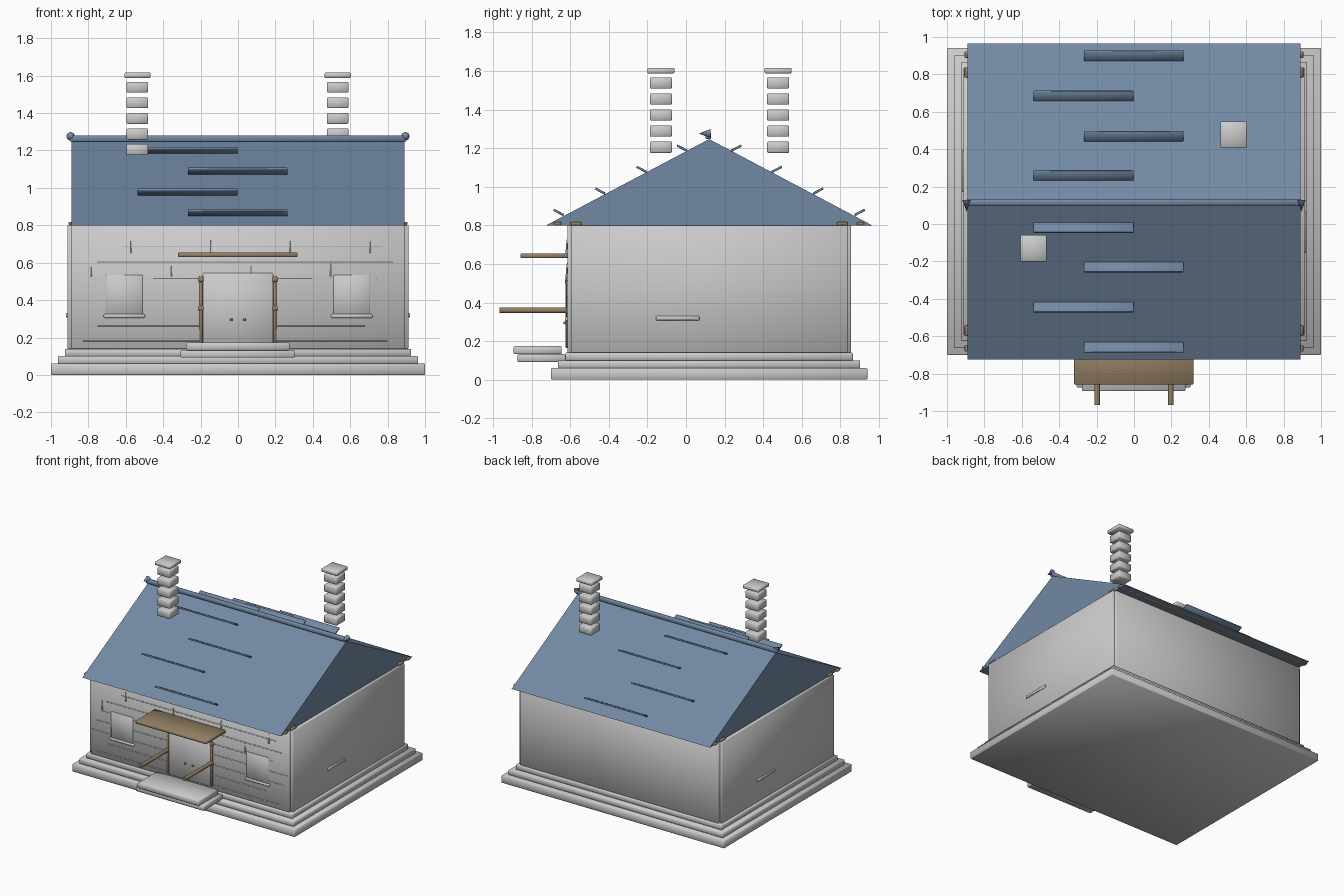
import bpy, bmesh, math
from mathutils import Matrix

if "Cube" in bpy.data.objects:
    bpy.data.objects.remove(bpy.data.objects["Cube"])


def material(name, rgb):
    m = bpy.data.materials.new(name)
    m.diffuse_color = (*rgb, 1)
    m.use_nodes = True
    m.node_tree.nodes["Principled BSDF"].inputs["Base Color"].default_value = m.diffuse_color
    return m


BLUE = material("slate_blue", (0.17, 0.25, 0.37))
WOOD = material("timber", (0.30, 0.22, 0.13))


def finish(name, bm, mat=None, bevel=0.0):
    if bevel:
        bmesh.ops.bevel(bm, geom=bm.edges[:], offset=bevel, segments=1, affect='EDGES', profile=0.5)
    bmesh.ops.recalc_face_normals(bm, faces=bm.faces[:])
    for f in bm.faces:
        f.smooth = True
    me = bpy.data.meshes.new(name)
    bm.to_mesh(me)
    bm.free()
    ob = bpy.data.objects.new(name, me)
    bpy.context.collection.objects.link(ob)
    if mat:
        me.materials.append(mat)
    return ob


def box(name, x, y, z, mat=None, tilt=0.0):
    """Box from (min, max) ranges, optionally tilted about x, with softened edges."""
    size = [r[1] - r[0] for r in (x, y, z)]
    mid = [(r[0] + r[1]) / 2 for r in (x, y, z)]
    bm = bmesh.new()
    bmesh.ops.create_cube(bm, size=1, matrix=Matrix.Diagonal((*size, 1)))
    ob = finish(name, bm, mat, min(0.004, 0.2 * min(size)))
    ob.location = mid
    ob.rotation_euler.x = tilt
    return ob


def cone(name, loc, r1, r2, depth, axis, sides, mat=None):
    rot = {'x': Matrix.Rotation(math.pi / 2, 4, 'Y'),
           'y': Matrix.Rotation(math.pi / 2, 4, 'X'),   # tip points to -y
           'z': Matrix.Identity(4)}[axis]
    bm = bmesh.new()
    bmesh.ops.create_cone(bm, cap_ends=True, segments=sides, radius1=r1, radius2=r2, depth=depth, matrix=rot)
    ob = finish(name, bm, mat)
    ob.data.set_sharp_from_angle(angle=math.radians(50))
    ob.location = loc
    return ob


CY = 0.12  # centre line of the house in y


def around(half):
    return (CY - half, CY + half)


# stepped plinth
for i, (hx, hy, z0, z1) in enumerate([(1.0, 0.82, 0, 0.06), (0.963, 0.783, 0.06, 0.10), (0.925, 0.745, 0.10, 0.14)]):
    box(f"plinth_step_{i + 1}", (-hx, hx), around(hy), (z0, z1))

# walls: front/back slab body and wider side slab body form notched corners
box("front_back_walls", (-0.89, 0.89), around(0.735), (0.14, 0.80))
box("side_walls", (-0.912, 0.912), around(0.717), (0.14, 0.80))

# solid gabled roof
bm = bmesh.new()
profile = [(CY - 0.845, 0.80), (CY + 0.845, 0.80), (CY, 1.247)]
face = bm.faces.new([bm.verts.new((-0.89, y, z)) for y, z in profile])
ext = bmesh.ops.extrude_face_region(bm, geom=[face])
bmesh.ops.translate(bm, vec=(1.78, 0, 0), verts=[v for v in ext["geom"] if isinstance(v, bmesh.types.BMVert)])
roof = finish("roof", bm, BLUE)
roof.data.set_sharp_from_angle(angle=math.radians(30))

# ridge bar with pointed finials
box("ridge_bar", (-0.90, 0.90), (0.10, 0.13), (1.248, 1.28), BLUE)
for s in (-1, 1):
    cone("ridge_finial", (s * 0.895, 0.097, 1.276), 0.023, 0.0, 0.062, 'y', 8, BLUE)

# raised slate strips on both slopes
for s in (-1, 1):
    for i, (d, z) in enumerate([(0.78, 0.867), (0.565, 0.978), (0.35, 1.09), (0.14, 1.20)]):
        y = CY + s * d
        x = (-0.268, 0.265) if i % 2 == 0 else (-0.537, -0.003)
        box("slate_strip", x, (y - 0.03, y + 0.03), (z - 0.006, z + 0.006), BLUE, tilt=s * 0.49)

# timber wall plates and eave beams
for s in (-1, 1):
    for d, w in ((0.69, 0.028), (0.785, 0.018)):
        y = CY + s * d
        box("eave_beam", (-0.905, 0.905), (y - w, y + w), (0.80, 0.818), WOOD)

# chimneys of separated stone courses with a cap
for cx, cy in ((-0.538, -0.13), (0.533, 0.478)):
    for i in range(5):
        z = 1.205 + i * 0.0833
        box("chimney_course", (cx - 0.057, cx + 0.057), (cy - 0.057, cy + 0.057), (z - 0.029, z + 0.029))
    box("chimney_cap", (cx - 0.07, cx + 0.07), (cy - 0.07, cy + 0.07), (1.588, 1.616))

# door, knobs, jambs and entrance steps
box("door", (-0.187, 0.187), (-0.625, -0.605), (0.165, 0.545))
box("upper_door_step", (-0.278, 0.275), (-0.893, -0.645), (0.132, 0.174))
box("lower_door_step", (-0.307, 0.303), (-0.873, -0.625), (0.092, 0.132))
for s in (-1, 1):
    cone("door_knob", (s * 0.035, -0.63, 0.295), 0.008, 0.006, 0.012, 'y', 8, WOOD)
    x = s * 0.197
    box("door_jamb", (x - 0.009, x + 0.009), (-0.623, -0.61), (0.17, 0.53), WOOD)
    for z in (0.51, 0.355):
        box("jamb_block", (x - 0.014, x + 0.014), (-0.626, -0.61), (z - 0.012, z + 0.012), WOOD)
    # horizontal poles flanking the door
    cone("door_pole", (x, -0.79, 0.36), 0.015, 0.015, 0.355, 'y', 12, WOOD)

# canopy over the door
box("door_canopy", (-0.32, 0.317), (-0.858, -0.61), (0.63, 0.655), WOOD)

# front windows with sills, and side sills
for s in (-1, 1):
    x = s * 0.608
    box("window", (x - 0.098, x + 0.098), (-0.62, -0.605), (0.322, 0.535))
    box("window_sill", (x - 0.11, x + 0.11), (-0.628, -0.605), (0.305, 0.325))
    y = CY - s * 0.163
    box("side_sill", sorted((s * 0.905, s * 0.92)), (y - 0.112, y + 0.112), (0.308, 0.33))

# thin masonry course lines on the front
for x0, x1, z in [(-0.62, 0.77, 0.687), (-0.75, 0.825, 0.603), (-0.80, 0.74, 0.515), (-0.84, 0.88, 0.43),
                  (-0.88, 0.85, 0.345), (-0.75, 0.68, 0.26), (-0.83, 0.80, 0.18)]:
    box("masonry_line", (x0, x1), (-0.618, -0.61), (z - 0.003, z + 0.003))

# small spikes on the front wall
for x0, z in ((-0.575, 0.69), (-0.787, 0.563)):
    for i in range(4):
        cone("wall_spike", (x0 + i * 0.428, -0.618, z), 0.007, 0.001, 0.075, 'z', 6)
